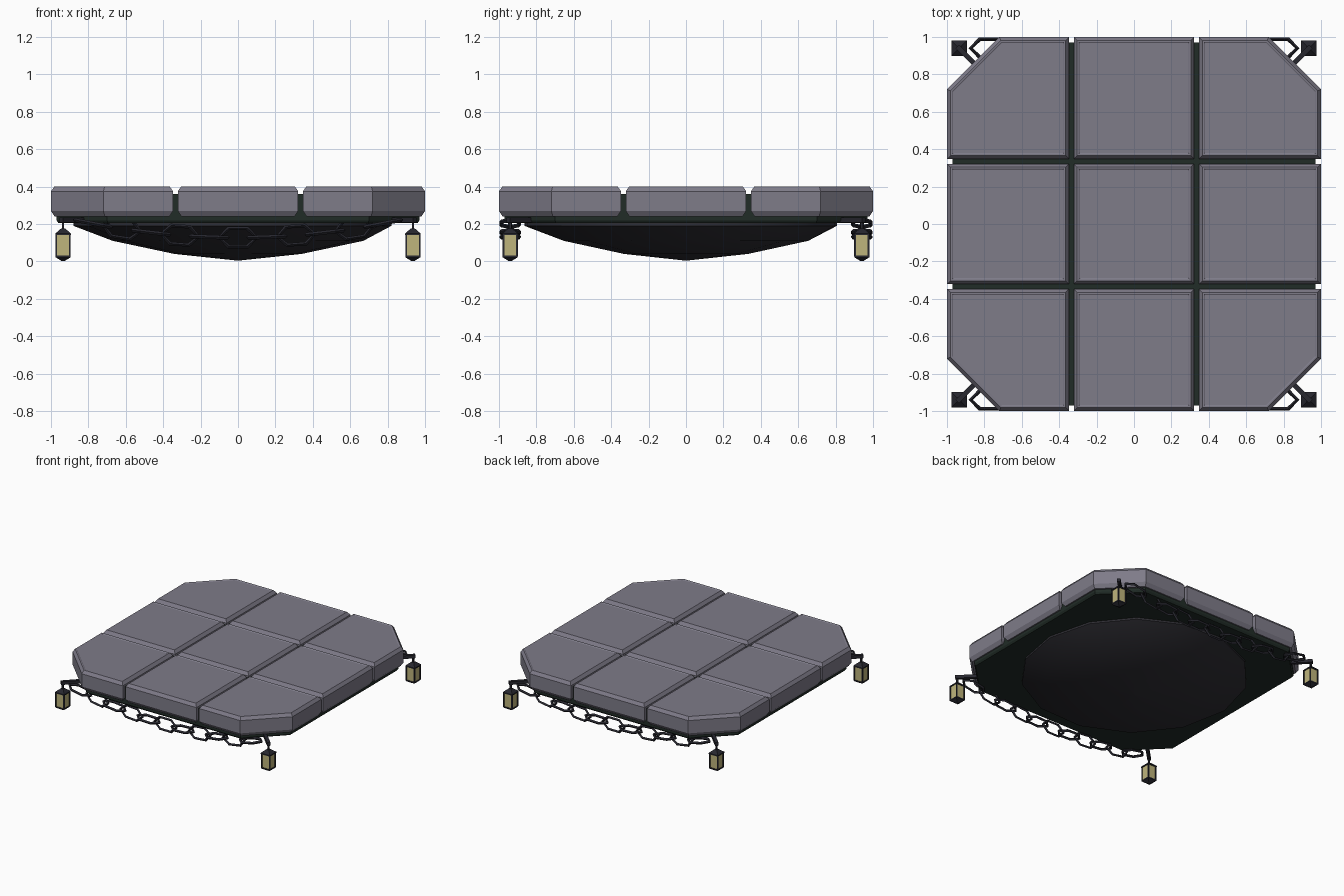
import bpy, bmesh, math
from mathutils import Vector, Matrix

if "Cube" in bpy.data.objects:
    bpy.data.objects.remove(bpy.data.objects["Cube"])


def material(name, rgb):
    m = bpy.data.materials.new(name)
    m.diffuse_color = (*rgb, 1)
    m.use_nodes = True
    m.node_tree.nodes["Principled BSDF"].inputs["Base Color"].default_value = m.diffuse_color
    return m


STONE = material("stone", (0.21, 0.2, 0.25))
DARK = material("dark_rock", (0.028, 0.027, 0.034))
MORTAR = material("mossy_mortar", (0.015, 0.025, 0.02))
IRON = material("iron", (0.02, 0.02, 0.028))
GLASS = material("lamp_glass", (0.52, 0.46, 0.2))


def finish(name, bm, mat, smooth=None):
    bmesh.ops.recalc_face_normals(bm, faces=bm.faces)
    me = bpy.data.meshes.new(name)
    bm.to_mesh(me)
    bm.free()
    ob = bpy.data.objects.new(name, me)
    bpy.context.collection.objects.link(ob)
    me.materials.append(mat)
    if smooth:
        bpy.ops.object.select_all(action='DESELECT')
        ob.select_set(True)
        bpy.context.view_layer.objects.active = ob
        bpy.ops.object.shade_smooth_by_angle(angle=math.radians(smooth))
    return ob


def inset(poly, d):
    # move every edge of a convex counter-clockwise polygon inwards
    out = []
    for i, p in enumerate(poly):
        e1 = (p - poly[i - 1]).normalized()
        e2 = (poly[(i + 1) % len(poly)] - p).normalized()
        n1, n2 = Vector((-e1.y, e1.x)), Vector((-e2.y, e2.x))
        out.append(p + (n1 + n2) * d / (1 + n1.dot(n2)))
    return out


def loft(bm, rings):
    vs = [[bm.verts.new(p) for p in r] for r in rings]
    for a, b in zip(vs, vs[1:]):
        n = len(a)
        for i in range(n):
            bm.faces.new((a[i], a[(i + 1) % n], b[(i + 1) % n], b[i]))
    bm.faces.new(vs[0][::-1])
    bm.faces.new(vs[-1])


def slab(name, poly, profile, mat):
    bm = bmesh.new()
    loft(bm, [[(*p, z) for p in inset(poly, d)] for d, z in profile])
    return finish(name, bm, mat)


def cut_rect(x0, x1, y0, y1, c=0.28):
    # rectangle whose outermost platform corners are cut at 45 degrees
    poly = []
    for x, y, first in ((x0, y0, 'x'), (x1, y0, 'y'), (x1, y1, 'x'), (x0, y1, 'y')):
        if abs(x) > 0.9 and abs(y) > 0.9:
            px = Vector((x - math.copysign(c, x), y))
            py = Vector((x, y - math.copysign(c, y)))
            poly += [py, px] if first == 'x' else [px, py]
        else:
            poly.append(Vector((x, y)))
    return poly


# Nine paving tiles
spans = [(-1, -0.347), (-0.322, 0.322), (0.347, 1)]
tile_profile = [(0.02, 0.24), (0, 0.27), (0, 0.375), (0.018, 0.4),
                (0.026, 0.4), (0.032, 0.396)]
for xs in spans:
    for ys in spans:
        slab("paving_tile", cut_rect(*xs, *ys), tile_profile, STONE)

# Core slab that shows in the joints and below the tiles
slab("core_slab", cut_rect(-0.97, 0.97, -0.97, 0.97, 0.27),
     [(0.01, 0.205), (0, 0.22), (0, 0.36)], MORTAR)

# Rocky underside
bm = bmesh.new()
N = 14
rings = []
for r, z in ((0.01, 0.005), (0.34, 0.04), (0.67, 0.11), (0.85, 0.19), (0.85, 0.215)):
    ring = []
    for i in range(N):
        a = math.tau * i / N
        k = r * (1 + 0.05 * math.cos(a - math.radians(225)) * (r > 0.8))
        ring.append((k * math.cos(a), k * math.sin(a), z))
    rings.append(ring)
loft(bm, rings)
finish("rock_underside", bm, DARK, 40)

# Hanging chains along front and back, links alternate upright and flat
for side in (-1, 1):
    bm = bmesh.new()
    for i in range(-5, 6):
        x = i * 0.155
        z = 0.128 + 0.075 * (x / 0.775) ** 2
        slope = math.atan(0.15 * x / 0.775 ** 2)
        M = (Matrix.Translation((x, side * 0.94, z)) @ Matrix.Rotation(-slope, 4, 'Y')
             @ Matrix.Rotation(math.pi / 2 if i % 2 == 0 else 0, 4, 'X'))
        # hexagonal link with a four-sided section
        t = 0.011
        link = []
        for k in range(6):
            a = math.tau * k / 6
            c, s = math.cos(a), math.sin(a)
            link.append([bm.verts.new(M @ Vector((c * (0.1 + u * t), s * (0.056 + u * t), w * t)))
                         for u, w in ((1, 0), (0, 1), (-1, 0), (0, -1))])
        for k in range(6):
            p, q = link[k], link[(k + 1) % 6]
            for j in range(4):
                m = (j + 1) % 4
                bm.faces.new((p[j], q[j], q[m], p[m]))
    finish("chain", bm, IRON)


def square_stack(bm, cx, cy, profile):
    loft(bm, [[(cx + sx * h, cy + sy * h, z) for sx, sy in
               ((-1, -1), (1, -1), (1, 1), (-1, 1))] for h, z in profile])


def bar(bm, a, b, w):
    a, b = Vector(a), Vector(b)
    d = b - a
    M = (Matrix.Translation((a + b) / 2) @ d.to_track_quat('Z', 'Y').to_matrix().to_4x4()
         @ Matrix.Diagonal((w, w, d.length, 1)))
    bmesh.ops.create_cube(bm, size=1, matrix=M)


# Corner lanterns on iron arms
for sx in (-1, 1):
    for sy in (-1, 1):
        x, y = sx * 0.935, sy * 0.94
        bm = bmesh.new()
        square_stack(bm, x, y, [(0.035, 0.03), (0.035, 0.145)])
        finish("lantern_glass", bm, GLASS)
        bm = bmesh.new()
        square_stack(bm, x, y, [(0.042, 0.14), (0.042, 0.149), (0.012, 0.175)])
        square_stack(bm, x, y, [(0.008, 0.002), (0.04, 0.022), (0.04, 0.031)])
        for px in (-1, 1):
            for py in (-1, 1):
                bar(bm, (x + px * 0.036, y + py * 0.036, 0.025),
                    (x + px * 0.036, y + py * 0.036, 0.145), 0.009)
        finish("lantern_frame", bm, IRON)
        bm = bmesh.new()
        bar(bm, (x, y, 0.17), (x, y, 0.235), 0.012)
        bar(bm, (sx * 0.81, sy * 0.815, 0.222), (sx * 0.945, sy * 0.95, 0.222), 0.026)
        finish("lantern_arm", bm, IRON)
